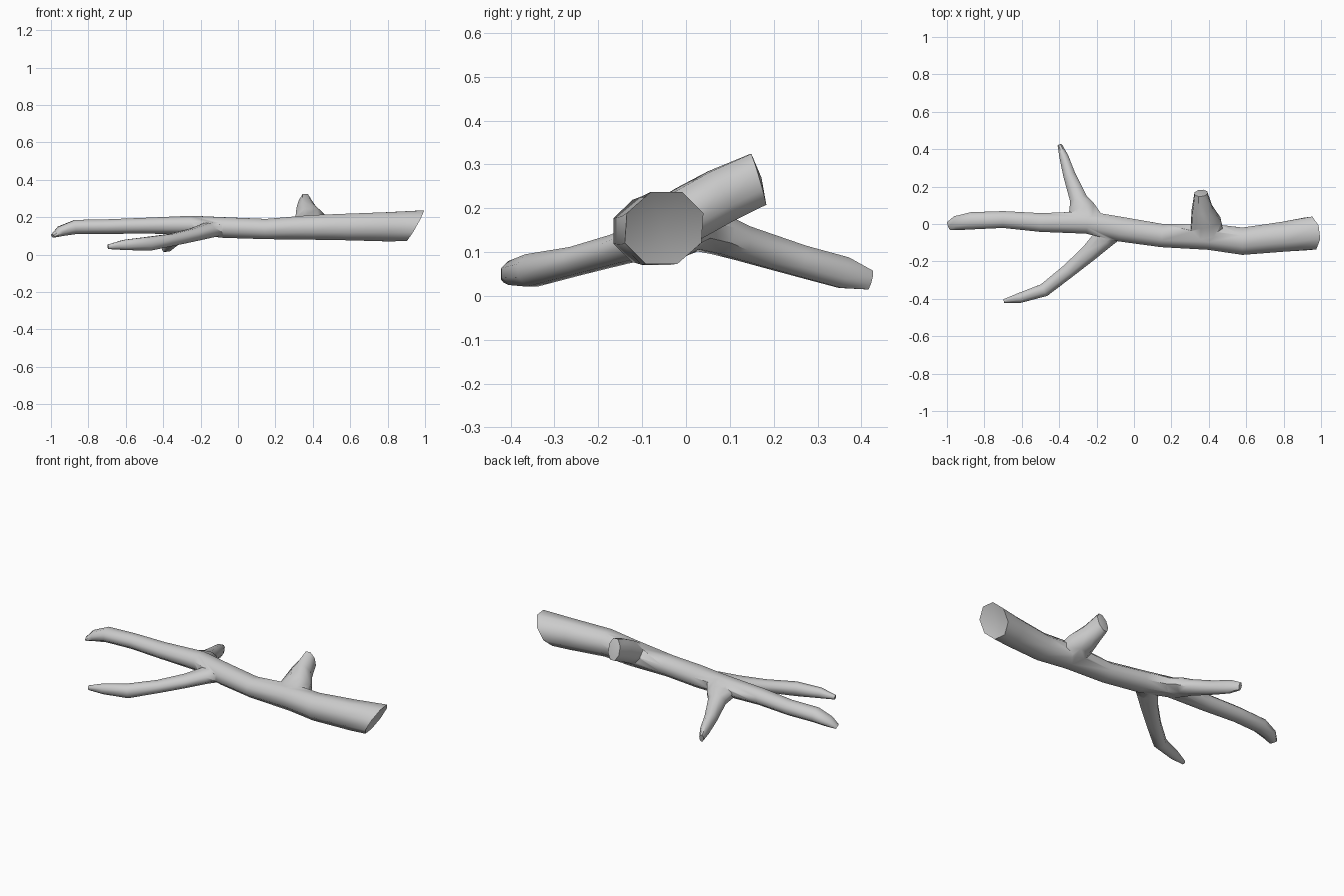
import bpy, bmesh
from math import cos, sin, pi
from mathutils import Vector

cube = bpy.data.objects.get("Cube")
if cube:
    bpy.data.objects.remove(cube)

bark = bpy.data.materials.new("grey bark")
bark.use_nodes = True
GREY = (0.6, 0.6, 0.6, 1)
bark.diffuse_color = GREY
bark.node_tree.nodes["Principled BSDF"].inputs["Base Color"].default_value = GREY


def limb(name, rings, sides=8, lean=0.0, recess=0.0):
    """Sweep rings of (x, y, z, half width, half height); the last ring may lean forward."""
    bm = bmesh.new()
    centres = [Vector(r[:3]) for r in rings]
    loops = []
    for i, ring in enumerate(rings):
        tangent = (centres[min(i + 1, len(rings) - 1)] - centres[max(i - 1, 0)]).normalized()
        side = tangent.cross(Vector((0, 0, 1))).normalized()
        up = side.cross(tangent)
        loop = []
        for k in range(sides):
            a = 2 * pi * (k + 0.5) / sides
            fit = 1 / cos(pi / sides)
            p = centres[i] + side * cos(a) * ring[3] * fit + up * sin(a) * ring[4] * fit
            if i == len(rings) - 1:
                p += tangent * lean * sin(a) * fit
            loop.append(bm.verts.new(p))
        if loops:
            for k in range(sides):
                n = (k + 1) % sides
                bm.faces.new((loops[-1][k], loops[-1][n], loop[n], loop[k]))
        loops.append(loop)
    bm.faces.new(loops[0])
    # Broken end, hollowed slightly towards its centre
    tip = bm.verts.new(centres[-1] - tangent * recess)
    for k in range(sides):
        bm.faces.new((loops[-1][k], loops[-1][(k + 1) % sides], tip))
    bmesh.ops.recalc_face_normals(bm, faces=bm.faces)
    mesh = bpy.data.meshes.new(name)
    bm.to_mesh(mesh)
    bm.free()
    mesh.materials.append(bark)
    obj = bpy.data.objects.new(name, mesh)
    bpy.context.collection.objects.link(obj)
    return obj


# Main stem, thin tip to thick broken end
stem = limb("main_branch", [
    (-0.99, -0.01, 0.10, 0.022, 0.010),
    (-0.95, 0.005, 0.125, 0.038, 0.027),
    (-0.87, 0.017, 0.148, 0.046, 0.038),
    (-0.70, 0.024, 0.150, 0.045, 0.039),
    (-0.50, 0.008, 0.155, 0.050, 0.042),
    (-0.25, 0.008, 0.158, 0.060, 0.050),
    (-0.07, -0.028, 0.145, 0.066, 0.055),
    (0.15, -0.062, 0.137, 0.062, 0.054),
    (0.40, -0.068, 0.146, 0.070, 0.066),
    (0.58, -0.092, 0.148, 0.073, 0.071),
    (0.80, -0.068, 0.149, 0.080, 0.078),
    (0.945, -0.050, 0.155, 0.088, 0.080),
], lean=0.05, recess=0.025)

# Side shoots, flared where they leave the stem
shoots = [
    limb("front_twig", [
        (-0.06, -0.02, 0.145, 0.040, 0.035),
        (-0.16, -0.075, 0.130, 0.058, 0.040),
        (-0.24, -0.155, 0.106, 0.046, 0.034),
        (-0.35, -0.250, 0.080, 0.038, 0.032),
        (-0.48, -0.353, 0.058, 0.035, 0.037),
        (-0.61, -0.395, 0.052, 0.027, 0.027),
        (-0.695, -0.412, 0.042, 0.010, 0.012),
    ]),
    limb("back_twig", [
        (-0.24, 0.000, 0.155, 0.085, 0.045),
        (-0.28, 0.080, 0.138, 0.072, 0.044),
        (-0.295, 0.130, 0.120, 0.047, 0.040),
        (-0.345, 0.260, 0.080, 0.033, 0.036),
        (-0.375, 0.360, 0.053, 0.024, 0.036),
        (-0.396, 0.420, 0.036, 0.012, 0.022),
    ]),
    limb("snapped_stub", [
        (0.39, -0.060, 0.150, 0.090, 0.060),
        (0.385, 0.010, 0.190, 0.080, 0.062),
        (0.365, 0.080, 0.228, 0.055, 0.062),
        (0.358, 0.165, 0.266, 0.034, 0.060),
    ], lean=0.008, recess=-0.008),
]

# Fuse the shoots into the stem
for shoot in shoots:
    mod = stem.modifiers.new(shoot.name, "BOOLEAN")
    mod.operation = "UNION"
    mod.solver = "EXACT"
    mod.object = shoot
bpy.context.view_layer.objects.active = stem
stem.select_set(True)
for mod in list(stem.modifiers):
    bpy.ops.object.modifier_apply(modifier=mod.name)
for shoot in shoots:
    bpy.data.objects.remove(shoot)
bpy.ops.object.shade_smooth_by_angle(angle=0.95)
